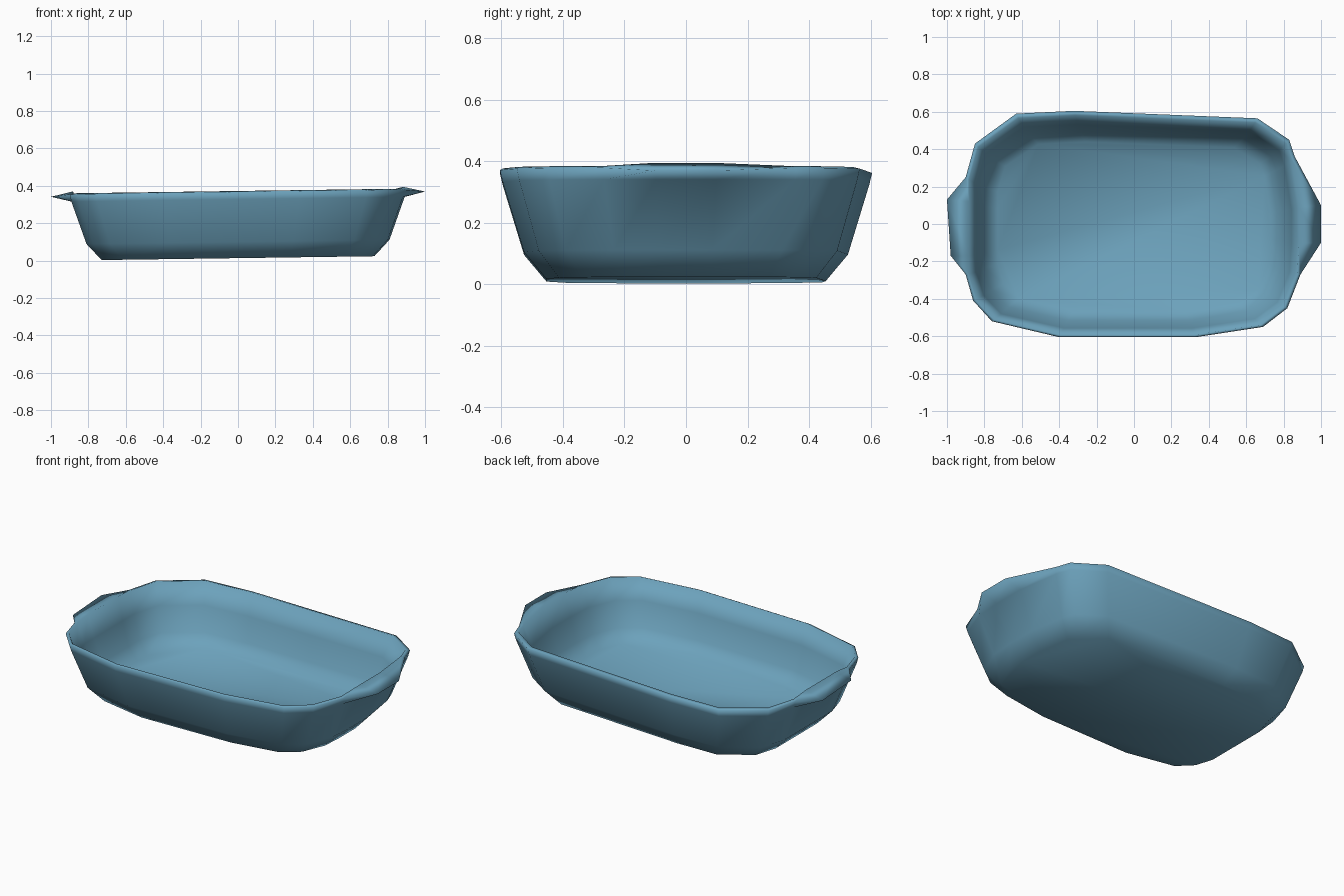
import bpy
import bmesh

cube = bpy.data.objects.get("Cube")
if cube:
    bpy.data.objects.remove(cube, do_unlink=True)

blue = bpy.data.materials.new("muted blue glaze")
blue.use_nodes = True
blue.diffuse_color = (0.15, 0.36, 0.5, 1)
blue.node_tree.nodes["Principled BSDF"].inputs["Base Color"].default_value = (0.15, 0.36, 0.5, 1)

# Irregular outline of the rim with its two end handles, anticlockwise from the front
OUTLINE = [(-0.4, -0.605), (0.33, -0.605), (0.69, -0.55), (0.82, -0.45),
           (0.89, -0.27), (1.0, -0.1), (1.0, 0.1), (0.86, 0.36), (0.83, 0.45),
           (0.66, 0.565), (-0.32, 0.605), (-0.63, 0.59), (-0.85, 0.43),
           (-0.9, 0.25), (-1.0, 0.13), (-0.98, -0.17), (-0.9, -0.27),
           (-0.86, -0.41), (-0.76, -0.52)]
BODY_END = 0.9


def lean(x, z):
    """The whole dish rises a little towards its left side."""
    return z + 0.014 * x


def body_ring(sx, sy, z, shift=0.0, end_rise=0.0):
    """Outline without the handles, scaled; end_rise lifts it beside them."""
    ring = []
    for x, y in OUTLINE:
        rise = end_rise if abs(x) > BODY_END else 0.0
        x = max(-BODY_END, min(BODY_END, x)) * sx
        ring.append((x, y * sy + shift, lean(x, z + rise)))
    return ring


def rim_ring(z, tip_z):
    """Outermost edge, where the handles flare out and droop."""
    return [(x, y, lean(x, tip_z if abs(x) > BODY_END else z)) for x, y in OUTLINE]


def loft(name, rings):
    """Skin a stack of equal-length rings, cap both ends and smooth it."""
    bm = bmesh.new()
    loops = [[bm.verts.new(p) for p in ring] for ring in rings]
    for a, b in zip(loops, loops[1:]):
        for i in range(len(a)):
            j = (i + 1) % len(a)
            bm.faces.new((a[i], a[j], b[j], b[i]))
    bm.faces.new(loops[0][::-1])
    bm.faces.new(loops[-1])
    bmesh.ops.recalc_face_normals(bm, faces=bm.faces[:])
    for face in bm.faces:
        face.smooth = True
    mesh = bpy.data.meshes.new(name)
    bm.to_mesh(mesh)
    bm.free()
    mesh.materials.append(blue)
    obj = bpy.data.objects.new(name, mesh)
    bpy.context.collection.objects.link(obj)


# Dish: outside wall up to the rim and handles, then inside down to the floor
loft("dish", [
    body_ring(0.81, 0.75, 0.013),
    body_ring(0.90, 0.87, 0.10),
    body_ring(0.99, 0.985, 0.328),
    rim_ring(0.366, 0.355),
    body_ring(0.98, 0.97, 0.372, -0.006, 0.01),
    body_ring(0.935, 0.90, 0.25, -0.012),
    body_ring(0.885, 0.83, 0.11, -0.012),
    body_ring(0.81, 0.745, 0.045, -0.012),
])
